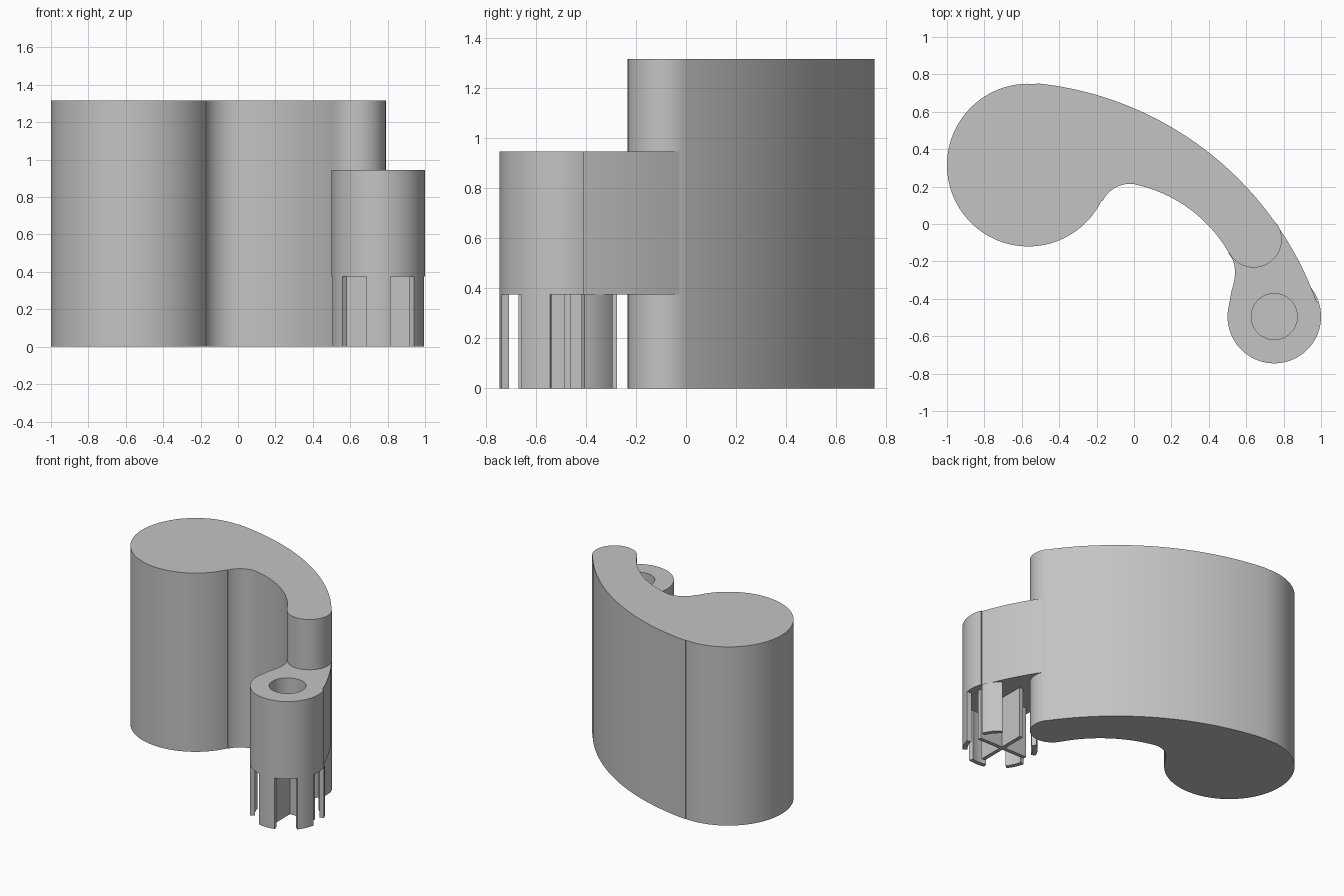
import bpy
import bmesh
from math import cos, sin, radians

cube = bpy.data.objects.get("Cube")
if cube:
    bpy.data.objects.remove(cube, do_unlink=True)

grey = bpy.data.materials.new("plain_grey")
grey.use_nodes = True
COLOUR = (0.55, 0.55, 0.55, 1)
grey.diffuse_color = COLOUR
grey.node_tree.nodes["Principled BSDF"].inputs["Base Color"].default_value = COLOUR


def arc(centre, radius, start, end, steps):
    """Points along a circular arc, angles in degrees."""
    angles = [radians(start + (end - start) * i / steps) for i in range(steps + 1)]
    return [(centre[0] + radius * cos(a), centre[1] + radius * sin(a)) for a in angles]


def prism(name, outline, bottom, top):
    """Extrude a closed flat outline between two heights."""
    bm = bmesh.new()
    points = []
    for i, p in enumerate(outline):
        q = outline[i - 1]
        if abs(p[0] - q[0]) + abs(p[1] - q[1]) > 0.004:
            points.append(p)
    face = bm.faces.new([bm.verts.new((x, y, bottom)) for x, y in points])
    grown = bmesh.ops.extrude_face_region(bm, geom=[face])
    verts = [v for v in grown["geom"] if isinstance(v, bmesh.types.BMVert)]
    bmesh.ops.translate(bm, verts=verts, vec=(0, 0, top - bottom))
    bmesh.ops.recalc_face_normals(bm, faces=bm.faces)
    mesh = bpy.data.meshes.new(name)
    bm.to_mesh(mesh)
    bm.free()
    mesh.materials.append(grey)
    obj = bpy.data.objects.new(name, mesh)
    bpy.context.collection.objects.link(obj)
    return obj


def select(obj):
    bpy.ops.object.select_all(action="DESELECT")
    obj.select_set(True)
    bpy.context.view_layer.objects.active = obj


def smooth(obj):
    select(obj)
    bpy.ops.object.shade_smooth_by_angle(angle=radians(30))


DRUM = (-0.565, 0.315)
SWEEP = (-0.698, -1.018)
SWEEP_R = 1.779
POST = (0.75, -0.495)
POST_R = 0.25
DECK, ARM_TOP = 0.375, 0.945

# Comma-shaped main body: drum, outer sweep, rounded tip, inner sweep, fillet
body_outline = (arc(DRUM, 0.435, -25.9, -275.7, 72)
                + arc(SWEEP, SWEEP_R, 84.3, 34.9, 36)
                + arc((0.64, -0.083), 0.15, 34.9, -150.4, 32)
                + arc((-0.153, -0.533), 0.761, 29.6, 77.1, 28)
                + arc((-0.02, 0.05), 0.165, 77.1, 154.1, 16))
smooth(prism("main_body", body_outline, 0, 1.315))

# Side arm continuing the outer sweep around a round post
neck = [(0.521, -0.36), (0.535, -0.31), (0.541, -0.26), (0.537, -0.22),
        (0.527, -0.19), (0.505, -0.155), (0.6, -0.06)]
arm = prism("side_arm", arc(SWEEP, SWEEP_R, 34.7, 19.9, 14)
            + arc(POST, POST_R, 19.9, -195, 56) + neck, DECK, ARM_TOP)

# Blind hole in the post
cutter = prism("hole_cutter", arc(POST, 0.123, 0, 352.5, 47), 0.45, 1.1)
cutter.hide_render = True
cut = arm.modifiers.new("hole", "BOOLEAN")
cut.operation, cut.solver, cut.object = "DIFFERENCE", "EXACT", cutter
select(arm)
bpy.ops.object.modifier_apply(modifier=cut.name)
bpy.data.objects.remove(cutter, do_unlink=True)
smooth(arm)

# Curved legs around the post, leaving the side next to the body open
legs = {"front_leg": (-105, -75),
        "left_front_leg": (-40, -11), "left_back_leg": (21, 54),
        "right_front_leg": (191, 220), "right_back_leg": (126, 159)}
for name, (start, end) in legs.items():
    outline = (arc(POST, POST_R, start, end, 8)
               + arc(POST, POST_R - 0.032, end, start, 8))
    smooth(prism(name, outline, 0, DECK))

# Crossed blades under the post
CX, CY, LONG, THIN = 0.75, -0.472, 0.197, 0.014
for name, hx, hy in (("cross_blade_wide", LONG, THIN), ("cross_blade_deep", THIN, LONG)):
    prism(name, [(CX - hx, CY - hy), (CX + hx, CY - hy),
                 (CX + hx, CY + hy), (CX - hx, CY + hy)], 0, DECK)
